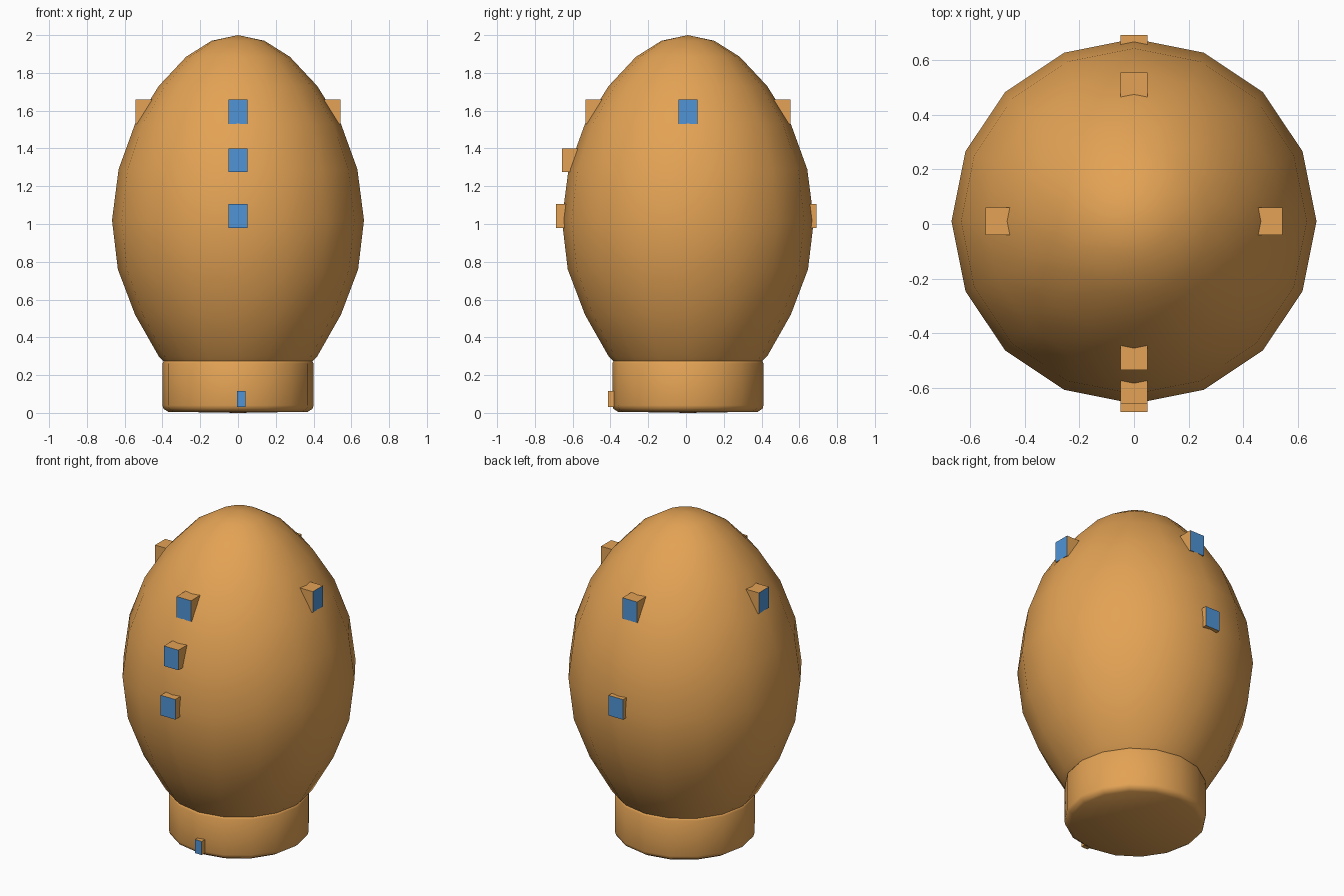
import bpy
import bmesh
from math import cos, sin, tau, radians

cube = bpy.data.objects.get("Cube")
if cube:
    bpy.data.objects.remove(cube)

CENTRE_Y = 0.01


def make_material(name, colour):
    mat = bpy.data.materials.new(name)
    mat.use_nodes = True
    mat.diffuse_color = (*colour, 1)
    mat.node_tree.nodes["Principled BSDF"].inputs["Base Color"].default_value = (*colour, 1)
    return mat


ochre = make_material("warm_ochre", (0.77, 0.365, 0.09))
blue = make_material("window_blue", (0.08, 0.295, 0.67))


def finish(name, bm, materials, smooth_angle=None):
    bmesh.ops.recalc_face_normals(bm, faces=bm.faces)
    mesh = bpy.data.meshes.new(name)
    bm.to_mesh(mesh)
    bm.free()
    for mat in materials:
        mesh.materials.append(mat)
    obj = bpy.data.objects.new(name, mesh)
    bpy.context.collection.objects.link(obj)
    if smooth_angle:
        bpy.ops.object.select_all(action='DESELECT')
        obj.select_set(True)
        bpy.context.view_layer.objects.active = obj
        bpy.ops.object.shade_smooth_by_angle(angle=radians(smooth_angle))
    return obj


def lathe(name, profile, sides, smooth_angle):
    """Turn a (radius, height) profile that starts and ends on the axis."""
    bm = bmesh.new()
    bottom = bm.verts.new((0, CENTRE_Y, profile[0][1]))
    top = bm.verts.new((0, CENTRE_Y, profile[-1][1]))
    rings = [[bm.verts.new((r * cos(tau * i / sides), CENTRE_Y + r * sin(tau * i / sides), z))
              for i in range(sides)] for r, z in profile[1:-1]]
    for i in range(sides):
        j = (i + 1) % sides
        bm.faces.new((bottom, rings[0][j], rings[0][i]))
        bm.faces.new((top, rings[-1][i], rings[-1][j]))
        for low, high in zip(rings, rings[1:]):
            bm.faces.new((low[i], low[j], high[j], high[i]))
    return finish(name, bm, [ochre], smooth_angle)


def window_box(name, side, inner, outer, low, high, left=-0.05, right=0.05):
    """Box reaching out of the wall along a unit direction, glazed on its outer face."""
    dx, dy = side
    bm = bmesh.new()
    bmesh.ops.create_cube(bm, size=1)
    for v in bm.verts:
        out = outer if v.co.x > 0 else inner
        across = right if v.co.y > 0 else left
        z = high if v.co.z > 0 else low
        v.co = (dx * out - dy * across, CENTRE_Y + dy * out + dx * across, z)
    bm.normal_update()
    for f in bm.faces:
        f.material_index = int(f.normal.x * dx + f.normal.y * dy > 0.9)
    return finish(name, bm, [ochre, blue])


# Egg-shaped house body
lathe("egg_body", [(0, 0.06), (0.25, 0.13), (0.42, 0.30), (0.545, 0.52), (0.636, 0.76),
                   (0.667, 1.02), (0.632, 1.29), (0.545, 1.53), (0.42, 1.73),
                   (0.275, 1.885), (0.14, 1.97), (0, 2.0)], 16, 60)

# Round foot with softened rims
lathe("base", [(0, 0.0), (0.37, 0.006), (0.395, 0.022), (0.4, 0.04), (0.4, 0.262),
               (0.393, 0.275), (0.375, 0.28), (0, 0.28)], 16, 50)

# Upper windows on all four sides
FRONT, BACK, LEFT, RIGHT = (0, -1), (0, 1), (1, 0), (-1, 0)
for label, side in (("front", FRONT), ("back", BACK), ("left", LEFT), ("right", RIGHT)):
    window_box(label + "_upper_window", side, 0.38, 0.543, 1.53, 1.66)

# Lower windows
window_box("front_middle_window", FRONT, 0.5, 0.667, 1.275, 1.40)
window_box("front_lower_window", FRONT, 0.6, 0.698, 0.98, 1.105)
window_box("back_lower_window", BACK, 0.6, 0.68, 0.98, 1.105)

# Small door in the foot
window_box("front_door", FRONT, 0.35, 0.424, 0.03, 0.115, -0.005, 0.04)
